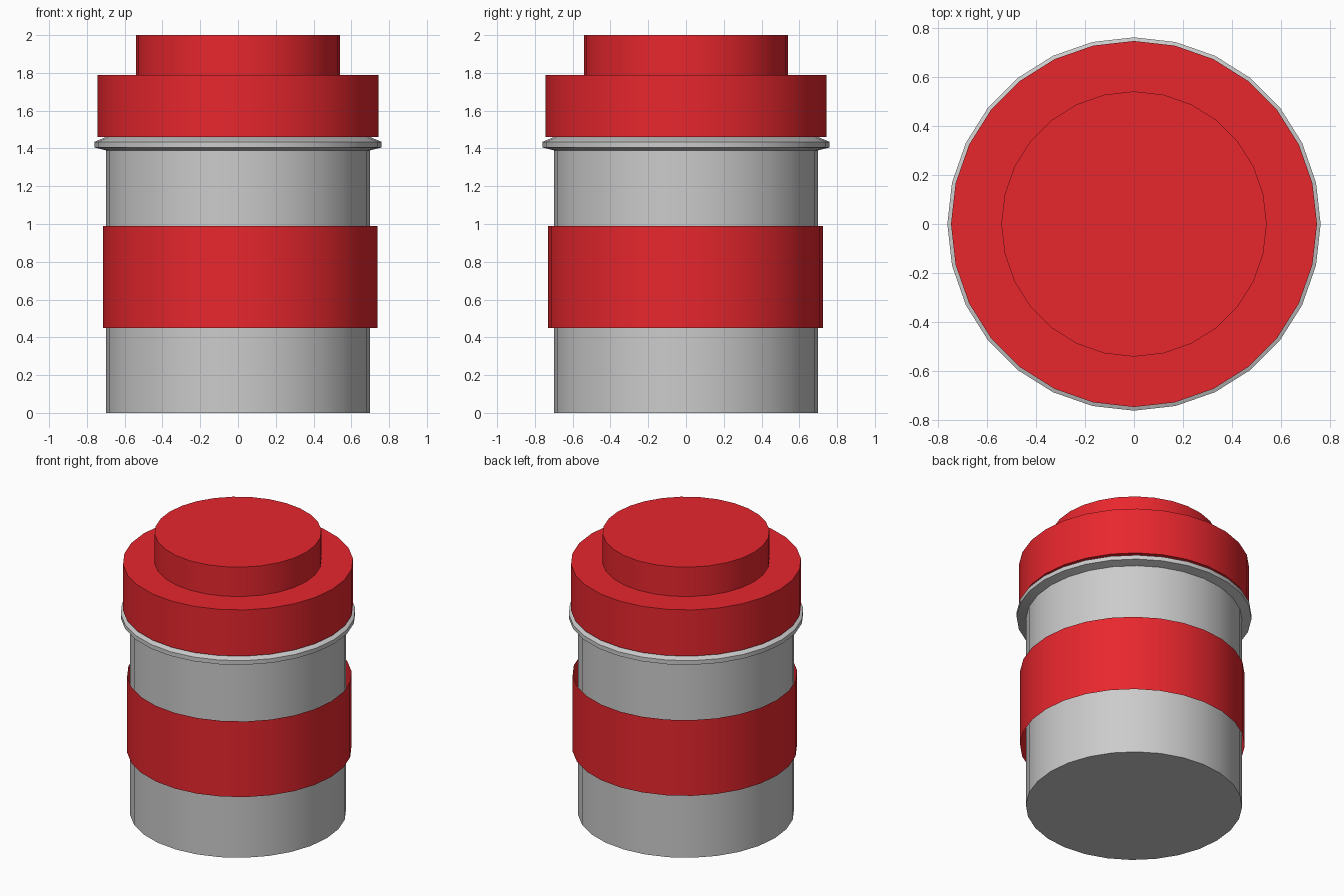
import bpy, bmesh, math

if "Cube" in bpy.data.objects:
    bpy.data.objects.remove(bpy.data.objects["Cube"])

SIDES = 28

red = bpy.data.materials.new("red")
red.diffuse_color = (0.8, 0.02, 0.027, 1)
red.use_nodes = True
red.node_tree.nodes["Principled BSDF"].inputs["Base Color"].default_value = red.diffuse_color


def lathe(name, profile, material=None, centre=(0, 0), capped=True):
    """Spin a list of (radius, z) points, bottom to top, into a round part."""
    bm = bmesh.new()
    rings = []
    for r, z in profile:
        angles = [2 * math.pi * i / SIDES for i in range(SIDES)]
        rings.append([bm.verts.new((r * math.cos(a), r * math.sin(a), z)) for a in angles])
    for low, high in zip(rings, rings[1:]):
        for i in range(SIDES):
            j = (i + 1) % SIDES
            bm.faces.new((low[i], low[j], high[j], high[i]))
    if capped:
        bm.faces.new(rings[0][::-1])
        bm.faces.new(rings[-1])
    mesh = bpy.data.meshes.new(name)
    bm.to_mesh(mesh)
    bm.free()
    obj = bpy.data.objects.new(name, mesh)
    bpy.context.collection.objects.link(obj)
    obj.location = (*centre, 0)
    if material:
        mesh.materials.append(material)
    bpy.ops.object.select_all(action='DESELECT')
    obj.select_set(True)
    bpy.context.view_layer.objects.active = obj
    bpy.ops.object.shade_smooth_by_angle(angle=math.radians(40))
    return obj


# Grey can with a flared rim under the lid
lathe("can_body", [(0.70, 0), (0.70, 1.39), (0.76, 1.405), (0.76, 1.435), (0.70, 1.46)])

# Stepped red lid
lathe("lid", [(0.745, 1.46), (0.745, 1.79), (0.54, 1.79), (0.54, 2.0)], red)

# Thin open label sleeve, sitting slightly off centre
lathe("label_band", [(0.727, 0.45), (0.727, 0.99)], red, centre=(0.012, -0.003), capped=False)
